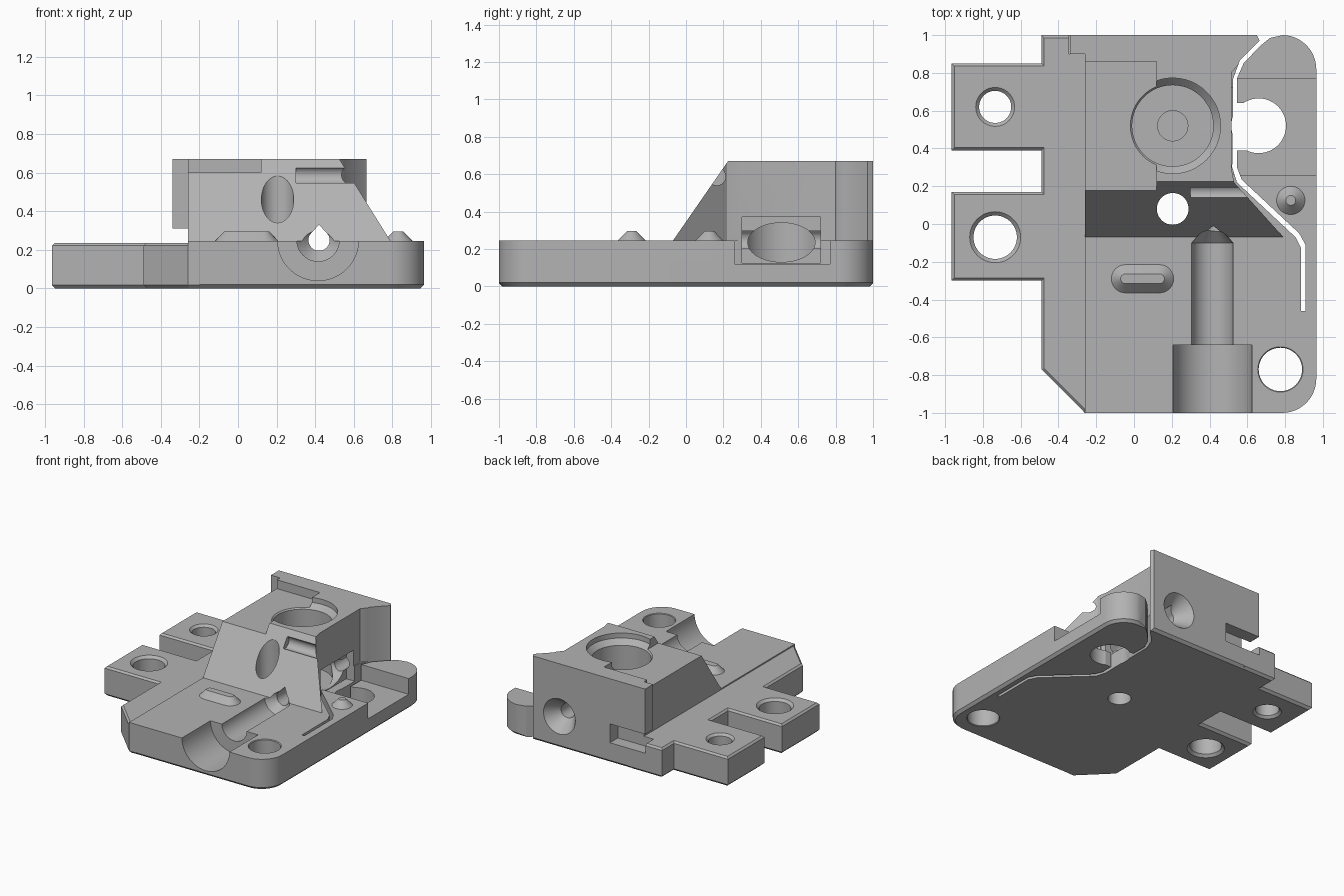
import bpy, bmesh, math
from mathutils import Matrix, Vector

cube = bpy.data.objects.get("Cube")
if cube:
    bpy.data.objects.remove(cube)

grey = bpy.data.materials.new("plain grey")
grey.use_nodes = True
colour = (0.45, 0.45, 0.45, 1)
grey.diffuse_color = colour
grey.node_tree.nodes["Principled BSDF"].inputs["Base Color"].default_value = colour


def finish(name, bm):
    bmesh.ops.recalc_face_normals(bm, faces=bm.faces)
    mesh = bpy.data.meshes.new(name)
    bm.to_mesh(mesh)
    bm.free()
    mesh.materials.append(grey)
    ob = bpy.data.objects.new(name, mesh)
    bpy.context.collection.objects.link(ob)
    return ob


def prism(name, pts, lo, hi, axis='Z', bottom=0, top=0):
    """Extrude an outline: xy along z, xz along y, or yz along x."""
    place = {'Z': lambda a, b, c: (a, b, c),
             'Y': lambda a, b, c: (a, c, b),
             'X': lambda a, b, c: (c, a, b)}[axis]
    bm = bmesh.new()
    rings = [[bm.verts.new(place(a, b, c)) for a, b in pts] for c in (lo, hi)]
    n = len(pts)
    bm.faces.new(rings[0])
    bm.faces.new(rings[1])
    for i in range(n):
        j = (i + 1) % n
        bm.faces.new((rings[0][i], rings[0][j], rings[1][j], rings[1][i]))
    bmesh.ops.recalc_face_normals(bm, faces=bm.faces)
    for level, width in ((lo, bottom), (hi, top)):
        if width:
            edges = [e for e in bm.edges if all(abs(v.co.z - level) < 1e-5 for v in e.verts)]
            bmesh.ops.bevel(bm, geom=edges, offset=width, segments=1, affect='EDGES')
    return finish(name, bm)


def box(name, x, y, z):
    return prism(name, [(x[0], y[0]), (x[1], y[0]), (x[1], y[1]), (x[0], y[1])], *z)


def turned(name, start, axis, steps, squash=(1, 1, 1)):
    """Round solid: steps are (distance along axis, radius)."""
    n = 48
    bm = bmesh.new()
    rings = [[bm.verts.new((r * math.cos(math.tau * k / n), r * math.sin(math.tau * k / n), d))
              for k in range(n)] for d, r in steps]
    for a, b in zip(rings, rings[1:]):
        for i in range(n):
            j = (i + 1) % n
            bm.faces.new((a[i], a[j], b[j], b[i]))
    bm.faces.new(rings[0])
    bm.faces.new(rings[-1])
    turn = Vector((0, 0, 1)).rotation_difference(Vector(axis)).to_matrix().to_4x4()
    bm.transform(Matrix.Translation(start) @ Matrix.Diagonal((*squash, 1)) @ turn)
    return finish(name, bm)


def arc(cx, cy, r, a, b, n=12):
    return [(cx + r * math.cos(math.radians(a + (b - a) * i / n)),
             cy + r * math.sin(math.radians(a + (b - a) * i / n))) for i in range(n + 1)]


def combine(target, other, operation):
    mod = target.modifiers.new("join", 'BOOLEAN')
    mod.operation = operation
    mod.solver = 'EXACT'
    mod.object = other
    bpy.context.view_layer.update()
    graph = bpy.context.evaluated_depsgraph_get()
    mesh = bpy.data.meshes.new_from_object(target.evaluated_get(graph))
    target.modifiers.clear()
    target.data = mesh
    bpy.data.objects.remove(other)


def through(x, y, r, rim, top):
    """Vertical hole with chamfered mouths."""
    c = rim - r
    return turned("hole", (x, y, 0), (0, 0, 1),
                  [(-0.1, rim), (0, rim), (c, r), (top - c, r), (top, rim), (top + 0.1, rim)])


# Base plate with rounded right corners
outline = ([(-0.26, -1)] + arc(0.785, -0.82, 0.18, -90, 0)
           + arc(0.785, 0.82, 0.18, 0, 90) + [(-0.26, 1)])
body = prism("mount_body", outline, 0, 0.245, bottom=0.02)

# Lower left flange and its two tabs
flange = [(-0.2, -1), (-0.26, -1), (-0.49, -0.77), (-0.49, -0.3), (-0.965, -0.3),
          (-0.965, 0.17), (-0.49, 0.17), (-0.49, 0.39), (-0.965, 0.39), (-0.965, 0.85),
          (-0.49, 0.85), (-0.49, 1), (-0.2, 1)]
combine(body, prism("flange", flange, 0, 0.235, bottom=0.018, top=0.014), 'UNION')

# Upright block with sloping front and shallow open top pocket
block = prism("block", [(-0.26, -0.08), (0.8, -0.08), (0.53, 0.22), (0.515, 0.3),
                        (0.515, 0.8), (0.6, 0.9), (0.67, 0.97), (0.65, 1), (-0.34, 1),
                        (-0.34, 0.9), (-0.26, 0.9)], 0.1, 0.67)
combine(block, prism("slope", [(-0.3, 0.24), (-0.073, 0.24), (0.225, 0.67),
                               (0.26, 0.72), (-0.3, 0.72)], -1, 1, 'X'), 'DIFFERENCE')
combine(block, box("pocket", (-0.5, 0.12), (0, 0.86), (0.6, 0.8)), 'DIFFERENCE')
combine(block, box("wall_strip", (-0.34, -0.2), (0.9, 1), (0.2, 0.67)), 'UNION')
combine(body, block, 'UNION')

# Flexure slot separating the side arm
slot = [(0.65, 1.1), (0.65, 1), (0.665, 0.97), (0.56, 0.865), (0.525, 0.77), (0.52, 0.3),
        (0.545, 0.22), (0.855, -0.07), (0.885, -0.13), (0.885, -0.46), (0.908, -0.46),
        (0.908, -0.11), (0.875, -0.05), (0.57, 0.235), (0.545, 0.3), (0.545, 0.77),
        (0.58, 0.85), (0.665, 0.94), (0.72, 0.985), (0.79, 1), (0.79, 1.1)]
teardrop = arc(0.42, 0.25, 0.055, 150, 390, 24) + [(0.42, 0.33)]
up, back, right = (0, 0, 1), (0, 1, 0), (1, 0, 0)

cutters = [
    prism("slot", slot, -0.1, 0.9),
    # Arm recess, keyhole and side window
    box("arm_recess", (0.53, 1.1), (0.26, 0.77), (0.12, 0.24)),
    box("arm_recess_top", (0.53, 1.1), (0.26, 0.77), (0.23, 0.4)),
    turned("keyhole", (0.66, 0.52, 0), up, [(-0.1, 0.145), (0.2, 0.145)]),
    box("keyhole_neck", (0.525, 0.6), (0.39, 0.64), (-0.1, 0.2)),
    box("window", (0.45, 0.56), (0.3, 0.72), (0.125, 0.37)),
    turned("window_oval", (0.3, 0.51, 0.235), right, [(0, 1), (0.2, 1)], (1, 0.18, 0.105)),
    # Round cavity with flared mouth and centre dimple
    turned("cavity", (0.205, 0.52, 0), up,
           [(0.08, 0.08), (0.13, 0.08), (0.1301, 0.215), (0.59, 0.215),
            (0.63, 0.253), (0.8, 0.253)]),
    turned("slope_hole", (0.205, 0.08, 0), up, [(-0.1, 0.084), (0.8, 0.084)]),
    # Stepped screw bore running front to back
    turned("screw_bore", (0.415, 0, 0.25), back,
           [(-1.1, 0.21), (-0.64, 0.21), (-0.6399, 0.11), (-0.1, 0.11), (-0.02, 0.04)]),
    prism("screw_shaft", teardrop, -0.2, 1.1, 'Y'),
    turned("back_countersink", (0.415, 0, 0.25), back,
           [(0.88, 0.05), (1, 0.14), (1.1, 0.14)]),
    # Cross groove in the slope and notch in the back
    turned("cross_groove", (0.3, 0.165, 0.587), right, [(0, 0.047), (0.4, 0.047)]),
    box("back_notch", (-0.345, -0.03), (0.9, 1.1), (0.16, 0.31)),
    # Mounting holes
    through(-0.735, 0.62, 0.085, 0.103, 0.235),
    through(-0.735, -0.07, 0.115, 0.135, 0.235),
    through(0.775, -0.77, 0.115, 0.12, 0.245),
]
for cutter in cutters:
    combine(body, cutter, 'DIFFERENCE')

# Small raised cone and long tapered bump
turned("round_bump", (0.83, 0.125, 0), up, [(0.24, 0.075), (0.245, 0.075), (0.295, 0.026)])


def oblong(r):
    return arc(0.135, -0.29, r, -90, 90) + arc(-0.045, -0.29, r, 90, 270)


bm = bmesh.new()
rings = [[bm.verts.new((x, y, z)) for x, y in oblong(r)]
         for z, r in ((0.24, 0.075), (0.245, 0.075), (0.295, 0.026))]
for a, b in zip(rings, rings[1:]):
    for i in range(len(a)):
        j = (i + 1) % len(a)
        bm.faces.new((a[i], a[j], b[j], b[i]))
bm.faces.new(rings[-1])
bm.faces.new(rings[0])
finish("long_bump", bm)

# Smooth curved walls, keep edges sharp
bpy.ops.object.select_all(action='DESELECT')
for name in ("mount_body", "round_bump", "long_bump"):
    ob = bpy.data.objects[name]
    ob.select_set(True)
    bpy.context.view_layer.objects.active = ob
bpy.ops.object.shade_smooth_by_angle(angle=math.radians(25))
